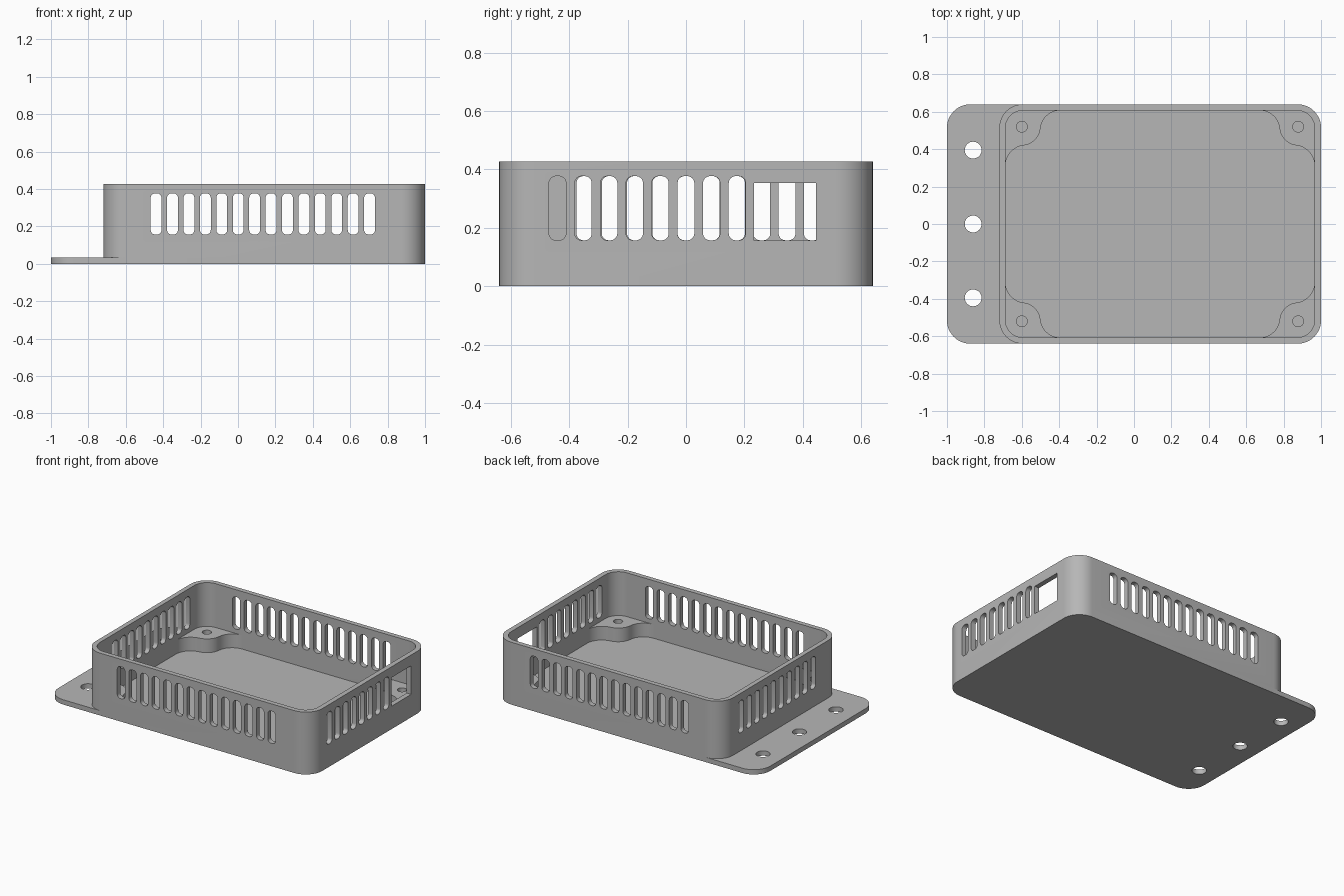
import bpy, bmesh, math

if "Cube" in bpy.data.objects:
    bpy.data.objects.remove(bpy.data.objects["Cube"])

FLOOR, POST_TOP, TOP = 0.033, 0.127, 0.427
grey = bpy.data.materials.new("plain grey")
grey.diffuse_color = (0.47, 0.47, 0.47, 1)
grey.use_nodes = True
grey.node_tree.nodes["Principled BSDF"].inputs["Base Color"].default_value = grey.diffuse_color


def arc(cx, cy, r, a0, a1, n=12):
    """Points along an arc, angles in degrees."""
    return [(cx + r * math.cos(math.radians(a0 + (a1 - a0) * i / n)),
             cy + r * math.sin(math.radians(a0 + (a1 - a0) * i / n))) for i in range(n + 1)]


def rounded(x0, x1, y0, y1, r, n=12):
    return (arc(x1 - r, y1 - r, r, 0, 90, n) + arc(x0 + r, y1 - r, r, 90, 180, n)
            + arc(x0 + r, y0 + r, r, 180, 270, n) + arc(x1 - r, y0 + r, r, 270, 360, n))


def circle(cx, cy, r, n=32):
    return arc(cx, cy, r, 0, 360, n)[:-1]


def add_prism(bm, loops, w0, w1, place=lambda u, v, w: (u, v, w)):
    """Extrude an outline (first loop) with holes (other loops) from w0 to w1."""
    rings = []
    for w in (w0, w1):
        edges, ring = [], []
        for loop in loops:
            vs = [bm.verts.new(place(u, v, w)) for u, v in loop]
            edges += [bm.edges.new((vs[i - 1], vs[i])) for i in range(len(vs))]
            ring.append(vs)
        normal = [b - a for a, b in zip(place(0, 0, 0), place(0, 0, 1))]
        bmesh.ops.triangle_fill(bm, use_beauty=True, edges=edges, normal=normal)
        rings.append(ring)
    for low, high in zip(*rings):
        for i in range(len(low)):
            bm.faces.new((low[i - 1], low[i], high[i], high[i - 1]))


def make(name, bm):
    bmesh.ops.recalc_face_normals(bm, faces=bm.faces)
    mesh = bpy.data.meshes.new(name)
    bm.to_mesh(mesh)
    bm.free()
    mesh.materials.append(grey)
    ob = bpy.data.objects.new(name, mesh)
    bpy.context.collection.objects.link(ob)
    return ob


def select(ob):
    bpy.ops.object.select_all(action='DESELECT')
    ob.select_set(True)
    bpy.context.view_layer.objects.active = ob


# Base plate with the mounting flange and its three holes
bm = bmesh.new()
add_prism(bm, [rounded(-1, 1, -0.64, 0.64, 0.125)]
          + [circle(-0.86, y, 0.045) for y in (-0.395, 0, 0.395)], 0, FLOOR)
parts = [make("base_plate", bm)]

# Wall ring
IX0, IX1, IY, IR = -0.688, 0.966, 0.607, 0.095
bm = bmesh.new()
add_prism(bm, [rounded(-0.72, 1, -0.64, 0.64, 0.125), rounded(IX0, IX1, -IY, IY, IR)], FLOOR, TOP)
walls = make("walls", bm)
parts.append(walls)

# Vent slots on four sides and the square port on the right side
Z0, Z1 = 0.157, 0.377


def slot(c):
    return rounded(c - 0.029, c + 0.029, Z0, Z1, 0.024, 6)


def along_y(u, v, w):
    return (u, w, v)


def along_x(u, v, w):
    return (w, u, v)


bm = bmesh.new()
for i in range(14):
    add_prism(bm, [slot(-0.438 + 0.0878 * i)], -0.8, 0.8, along_y)
for i in range(8):
    add_prism(bm, [slot(-0.44 + 0.0879 * i)], 0.9, 1.1, along_x)
for i in range(10):
    add_prism(bm, [slot(-0.346 + 0.0865 * i)], -0.8, -0.6, along_x)
add_prism(bm, [[(0.233, Z0), (0.446, Z0), (0.446, 0.353), (0.233, 0.353)]], 0.9, 1.1, along_x)
cutter = make("slot_cutter", bm)
cutter.hide_render = True
mod = walls.modifiers.new("slots", 'BOOLEAN')
mod.operation, mod.solver, mod.object = 'DIFFERENCE', 'EXACT', cutter
select(walls)
bpy.ops.object.modifier_apply(modifier=mod.name)
bpy.data.objects.remove(cutter)

# Corner screw posts, blended into the walls by concave fillets
HX, HY, PR = -0.6, 0.52, 0.1


def fillet(d, reach):
    """Fillet radius from wall distance d and reach along the wall."""
    return (reach ** 2 + d ** 2 - PR ** 2) / (2 * (d + PR))


ra, rb = fillet(HX - IX0, 0.21), fillet(IY - HY, 0.205)
ax, ay = IX0 + ra, HY - 0.21
bx, by = HX + 0.205, IY - rb
ta = math.degrees(math.atan2(HY - ay, HX - ax))
tb = math.degrees(math.atan2(HY - by, HX - bx)) % 360
outline = (arc(ax, ay, ra, 180, ta) + arc(HX, HY, PR, ta - 180, tb - 180)[1:]
           + arc(bx, by, rb, tb, 90)[1:] + arc(IX0 + IR, IY - IR, IR, 90, 180))
mid = (IX0 + IX1) / 2
bm = bmesh.new()
for sx in (1, -1):
    for sy in (1, -1):
        loops = [[(mid + sx * (x - mid), sy * y) for x, y in loop]
                 for loop in (outline, circle(HX, HY, 0.029, 24))]
        add_prism(bm, loops, FLOOR, POST_TOP)
parts.append(make("screw_posts", bm))

for ob in parts:
    select(ob)
    bpy.ops.object.shade_smooth_by_angle(angle=math.radians(30))
